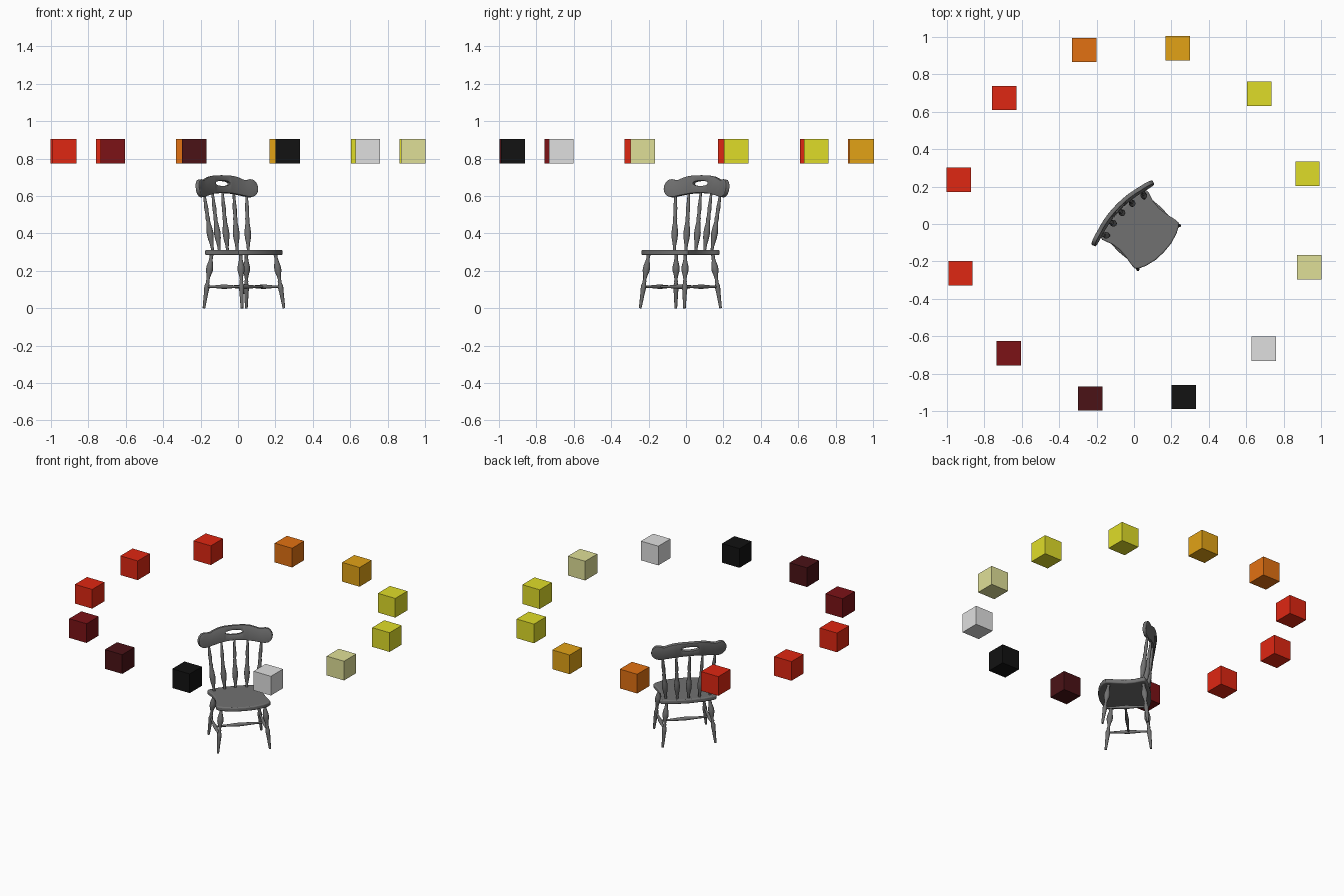
import bpy, bmesh
from math import sin, cos, pi, radians, sqrt
from mathutils import Vector, Matrix

old = bpy.data.objects.get("Cube")
if old:
    bpy.data.objects.remove(old, do_unlink=True)

TURN = Matrix.Rotation(radians(46.5), 4, 'Z')   # the chair stands diagonally


def material(name, rgb):
    m = bpy.data.materials.new(name)
    m.use_nodes = True
    m.diffuse_color = (*rgb, 1)
    m.node_tree.nodes["Principled BSDF"].inputs["Base Color"].default_value = (*rgb, 1)
    return m


GREY = material("dark grey", (.165, .165, .165))
RED = material("red", (.74, .02, .006))
YELLOW = material("yellow", (.74, .72, .022))
ring_colours = [
    YELLOW, YELLOW,
    material("amber", (.76, .365, .008)),
    material("orange", (.76, .165, .006)),
    RED, RED, RED,
    material("maroon", (.2, .006, .008)),
    material("deep maroon", (.07, .006, .008)),
    material("black", (.006, .006, .006)),
    material("light grey", (.74, .74, .74)),
    material("pale yellow", (.74, .74, .31)),
]


def finish(name, bm, modifiers=()):
    """Turn a bmesh in chair space into a smooth-shaded chair part."""
    bmesh.ops.recalc_face_normals(bm, faces=bm.faces)
    mesh = bpy.data.meshes.new(name)
    bm.to_mesh(mesh)
    bm.free()
    mesh.transform(TURN)
    mesh.materials.append(GREY)
    ob = bpy.data.objects.new(name, mesh)
    bpy.context.collection.objects.link(ob)
    for kind, settings in modifiers:
        mod = ob.modifiers.new(kind.title(), kind)
        for key, value in settings.items():
            setattr(mod, key, value)
    bpy.ops.object.select_all(action='DESELECT')
    ob.select_set(True)
    bpy.context.view_layer.objects.active = ob
    bpy.ops.object.shade_smooth_by_angle(angle=radians(40))
    return ob


def turned(name, a, b, profile, sides=14):
    """Lathe a (fraction, radius) profile along the line from a to b."""
    a, b = Vector(a), Vector(b)
    rot = (b - a).to_track_quat('Z', 'Y')
    bm = bmesh.new()
    rings = []
    for t, r in profile:
        c = a.lerp(b, t)
        rings.append([bm.verts.new(c + rot @ Vector((r * cos(2 * pi * i / sides),
                                                     r * sin(2 * pi * i / sides), 0)))
                      for i in range(sides)])
    for lo, hi in zip(rings, rings[1:]):
        for i in range(sides):
            j = (i + 1) % sides
            bm.faces.new((lo[i], lo[j], hi[j], hi[i]))
    bm.faces.new(rings[0])
    bm.faces.new(rings[-1])
    return finish(name, bm)


def lerp_table(x, table):
    for p, q in zip(table, table[1:]):
        if x <= q[0]:
            t = (x - p[0]) / (q[0] - p[0])
            return [u + (v - u) * t for u, v in zip(p[1:], q[1:])]
    return table[-1][1:]


# Seat: waisted outline, extruded, with rounded edges
half = [(.06, -.216), (.12, -.2), (.155, -.182), (.17, -.165), (.168, -.14),
        (.158, -.09), (.153, -.04), (.159, .01), (.171, .045), (.178, .065),
        (.175, .078), (.16, .085), (.1, .098)]
outline = [(0, -.22)] + half + [(0, .105)] + [(-x, y) for x, y in reversed(half)]
bm = bmesh.new()
base = bm.faces.new([bm.verts.new((x, y, .284)) for x, y in outline])
up = bmesh.ops.extrude_face_region(bm, geom=[base])["geom"]
bmesh.ops.translate(bm, vec=(0, 0, .028), verts=[v for v in up if isinstance(v, bmesh.types.BMVert)])
finish("seat", bm, [('BEVEL', dict(width=.007, segments=3, limit_method='ANGLE',
                                   angle_limit=radians(50)))])

# Legs and stretchers
LEG = [(0, .007), (.12, .009), (.3, .012), (.36, .014), (.42, .014), (.47, .009),
       (.5, .011), (.53, .008), (.6, .011), (.7, .019), (.78, .018), (.88, .011),
       (.93, .009), (1, .01)]
BAR = [(0, .006), (.2, .007), (.42, .011), (.5, .012), (.58, .011), (.8, .007), (1, .006)]
joints = {}
for side, s in (("left", 1), ("right", -1)):
    for end, foot, top in (("front", (.163, -.184), (.135, -.148)),
                           ("back", (.165, .095), (.135, .066))):
        a = Vector((s * foot[0], foot[1], 0))
        b = Vector((s * top[0], top[1], .288))
        turned(f"{end}_leg_{side}", a, b, LEG)
        joints[end] = a.lerp(b, .4)
    turned(f"stretcher_{side}", joints["front"], joints["back"], BAR)
    joints[side] = (joints["front"] + joints["back"]) / 2
turned("cross_stretcher", joints["left"], joints["right"], BAR)

# Back spindles
SPINDLE = [(0, .008), (.06, .008), (.12, .01), (.22, .016), (.31, .018), (.4, .015),
           (.5, .01), (.55, .012), (.6, .009), (.72, .011), (.85, .008), (1, .006)]


def crest_y(x, z):
    return .112 - .75 * x * x + .16 * (z - .6)


for i in range(-2, 3):
    x = .083 * i
    turned(f"spindle_{i + 3}", (.069 * i, .077 - .022 * (i / 2) ** 2, .305),
           (x, crest_y(x, .62), .622), SPINDLE)

# Crest rail: curved board with eared ends and an oval hand slot
EDGE = [(0, .617, .71), (.06, .614, .709), (.1, .608, .704), (.13, .603, .695),
        (.155, .598, .685), (.17, .595, .685), (.19, .594, .689), (.208, .599, .687),
        (.222, .61, .676), (.23, .625, .66), (.233, .64, .645)]
SLOT = .056
steps = [SLOT * sin(pi / 2 * i / 6) for i in range(7)] + [.07, .085] + [e[0] for e in EDGE[2:]]
columns = [-x for x in reversed(steps[1:])] + steps
bm = bmesh.new()
grid = []
for x in columns:
    low, high = lerp_table(abs(x), EDGE)
    mid = .667 if abs(x) < .1 else (low + high) / 2
    gap = .014 * sqrt(max(0, 1 - (x / SLOT) ** 2))
    grid.append([bm.verts.new((x, crest_y(x, z), z)) for z in (low, mid - gap, mid + gap, high)])
for p, q in zip(grid, grid[1:]):
    for r in (0, 2):
        bm.faces.new((p[r], q[r], q[r + 1], p[r + 1]))
bmesh.ops.remove_doubles(bm, verts=bm.verts, dist=.0005)
finish("crest_rail", bm, [('SOLIDIFY', dict(thickness=.022, offset=0)),
                          ('BEVEL', dict(width=.003, segments=2, limit_method='ANGLE',
                                         angle_limit=radians(50)))])

# Ring of floating coloured cubes
for i, mat in enumerate(ring_colours):
    a = radians(16 + 30 * i)
    bpy.ops.mesh.primitive_cube_add(size=.13, location=(.965 * cos(a), .965 * sin(a) + .003, .839))
    cube = bpy.context.object
    cube.name = f"colour_cube_{i + 1}"
    cube.data.materials.append(mat)
